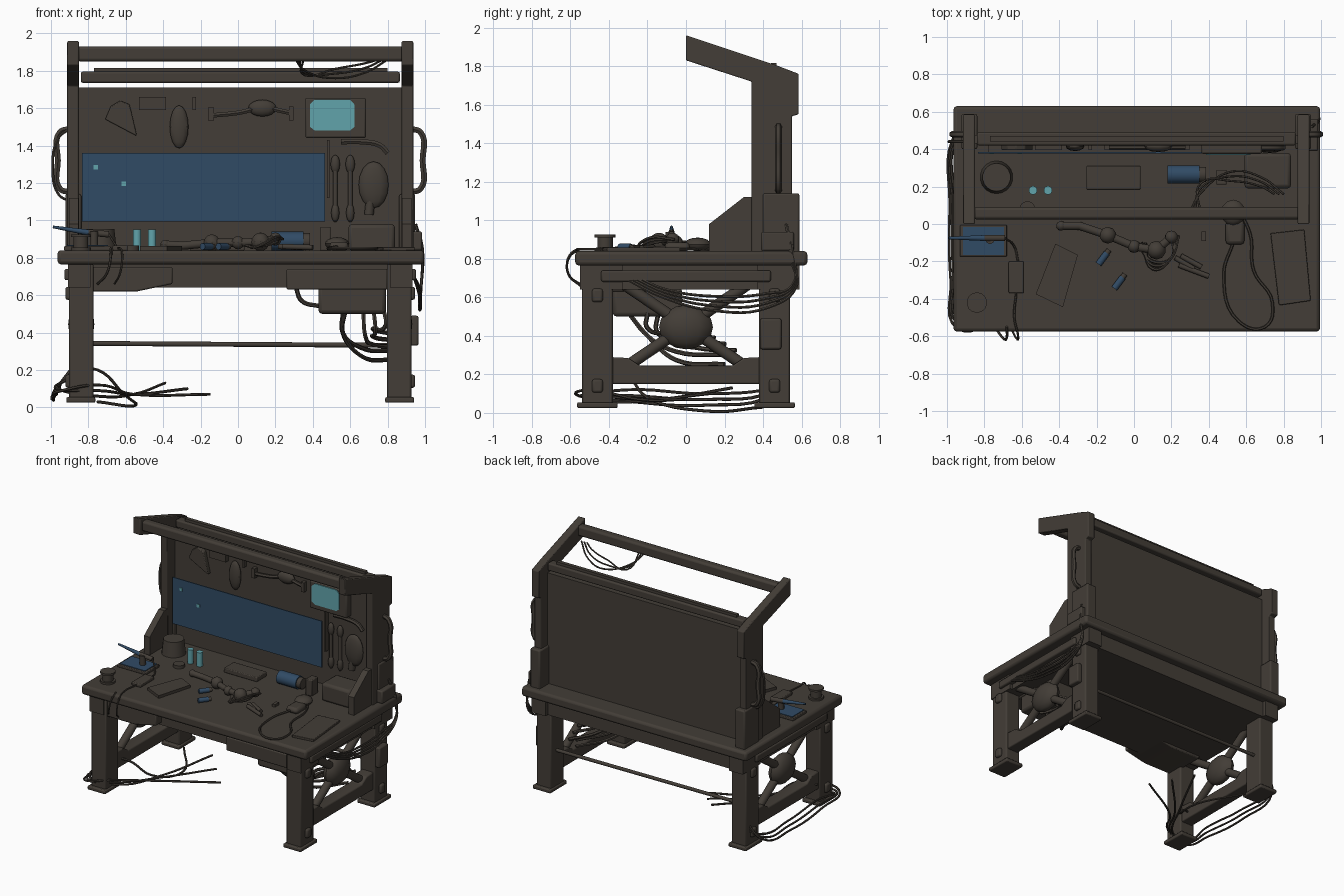
import bpy, bmesh, math
from mathutils import Vector

def material(name, rgb):
    m = bpy.data.materials.new(name)
    m.diffuse_color = (*rgb, 1)
    return m

BROWN = material("dark brown", (0.056, 0.047, 0.038))
BLUE = material("slate blue", (0.03, 0.07, 0.13))
TEAL = material("pale teal", (0.12, 0.37, 0.41))

def finish(o, mat, bevel=0):
    o.data.materials.append(mat)
    bpy.ops.object.select_all(action='DESELECT')
    o.select_set(True)
    bpy.context.view_layer.objects.active = o
    if bevel:
        b = o.modifiers.new("bevel", 'BEVEL')
        b.width, b.segments, b.limit_method = bevel, 2, 'ANGLE'
    bpy.ops.object.shade_smooth_by_angle(angle=math.radians(35))
    return o

def from_bm(name, bm, mat, bevel=0):
    bmesh.ops.recalc_face_normals(bm, faces=bm.faces)
    me = bpy.data.meshes.new(name)
    bm.to_mesh(me)
    bm.free()
    o = bpy.data.objects.new(name, me)
    bpy.context.collection.objects.link(o)
    return finish(o, mat, bevel)

def prism(name, pts, axis, a, b, mat=BROWN, bevel=0):
    """Extrude a 2D profile along an axis; pts are the other two axes in order."""
    bm = bmesh.new()
    vs = []
    for p in pts:
        c = list(p)
        c.insert(axis, a)
        vs.append(bm.verts.new(c))
    f = bm.faces.new(vs)
    r = bmesh.ops.extrude_face_region(bm, geom=[f])
    d = [0, 0, 0]
    d[axis] = b - a
    bmesh.ops.translate(bm, vec=d, verts=[v for v in r['geom'] if isinstance(v, bmesh.types.BMVert)])
    return from_bm(name, bm, mat, bevel)

def box(name, x0, x1, y0, y1, z0, z1, mat=BROWN, bevel=0):
    return prism(name, [(x0, y0), (x1, y0), (x1, y1), (x0, y1)], 2, z0, z1, mat, bevel)

def rod(name, p, q, r, mat=BROWN, r2=None, n=14):
    p, q = Vector(p), Vector(q)
    bm = bmesh.new()
    bmesh.ops.create_cone(bm, cap_ends=True, segments=n, radius1=r, radius2=r if r2 is None else r2, depth=(q - p).length)
    bm.transform((q - p).to_track_quat('Z', 'Y').to_matrix().to_4x4())
    bmesh.ops.translate(bm, vec=(p + q) / 2, verts=bm.verts)
    return from_bm(name, bm, mat)

def blob(name, c, s, mat=BROWN, n=12):
    bm = bmesh.new()
    bmesh.ops.create_uvsphere(bm, u_segments=n, v_segments=8, radius=1)
    bmesh.ops.scale(bm, vec=s, verts=bm.verts)
    bmesh.ops.translate(bm, vec=c, verts=bm.verts)
    return from_bm(name, bm, mat)

def cable(name, pts, r=0.009, mat=BROWN):
    cu = bpy.data.curves.new(name, 'CURVE')
    cu.dimensions, cu.bevel_depth, cu.bevel_resolution, cu.resolution_u = '3D', r, 1, 6
    cu.use_fill_caps = True
    s = cu.splines.new('BEZIER')
    s.bezier_points.add(len(pts) - 1)
    for bp, p in zip(s.bezier_points, pts):
        bp.co, bp.handle_left_type, bp.handle_right_type = p, 'AUTO', 'AUTO'
    o = bpy.data.objects.new(name, cu)
    bpy.context.collection.objects.link(o)
    bpy.ops.object.select_all(action='DESELECT')
    o.select_set(True)
    bpy.context.view_layer.objects.active = o
    bpy.ops.object.convert(target='MESH')
    return finish(bpy.context.object, mat)

# Table top and the frame below it
box("table_top", -0.965, 0.995, -0.575, 0.63, 0.765, 0.84, bevel=0.018)
box("under_frame", -0.89, 0.91, -0.45, 0.56, 0.64, 0.77)
prism("left_drawer", [(-0.88, 0.75), (-0.35, 0.75), (-0.35, 0.66), (-0.54, 0.62), (-0.8, 0.62)], 1, -0.52, -0.2, bevel=0.008)
box("right_drawer", 0.26, 0.8, -0.52, -0.2, 0.63, 0.74, bevel=0.008)
box("power_unit", 0.43, 0.79, -0.38, -0.02, 0.5, 0.65, bevel=0.02)

# Legs, feet, bolts and side bracing, one set per side
CX = 0.012
def sx(side, d):
    return CX + side * d
def sbox(name, side, d0, d1, *rest, **kw):
    x0, x1 = sorted((sx(side, d0), sx(side, d1)))
    return box(name, x0, x1, *rest, **kw)

for side, tag in ((-1, "left"), (1, "right")):
    for y, end in ((-0.46, "front"), (0.46, "rear")):
        n = f"{tag}_{end}"
        sbox(n + "_leg", side, 0.785, 0.915, y - 0.08, y + 0.08, 0.04, 0.77, bevel=0.01)
        sbox(n + "_foot", side, 0.775, 0.93, y - 0.105, y + 0.105, 0.025, 0.055, bevel=0.008)
        sbox(n + "_cap", side, 0.8, 0.92, y - 0.09, y + 0.13, 0.64, 0.77)
        for z in (0.14, 0.61):
            sbox(n + "_bolt", side, 0.9, 0.935, y - 0.028, y + 0.028, z - 0.035, z + 0.035, bevel=0.012)
    a, b = sx(side, 0.8), sx(side, 0.9)
    prism(tag + "_side_rail", [(-0.4, 0.15), (0.4, 0.15), (0.4, 0.29), (0.3, 0.285), (0.24, 0.245),
                               (-0.24, 0.245), (-0.3, 0.285), (-0.4, 0.29)], 0, a, b, bevel=0.008)
    sbox(tag + "_side_drawer", side, 0.83, 0.94, -0.44, 0.44, 0.68, 0.74, bevel=0.01)
    xm = sx(side, 0.85)
    for y in (-1, 1):
        rod(tag + "_brace", (xm, -y * 0.34, 0.22), (xm, y * 0.34, 0.68), 0.03)
    blob(tag + "_brace_hub", (xm, 0, 0.445), (0.07, 0.14, 0.115))
    # Side post with forward arm, foot gusset and rear block
    prism(tag + "_post", [(0, 1.83), (0, 1.96), (0.48, 1.8), (0.585, 1.76), (0.585, 1.55), (0.55, 1.54), (0.55, 0.83),
                          (0.34, 0.83), (0.34, 1.72)], 0, sx(side, 0.863), sx(side, 0.925), bevel=0.006)
    prism(tag + "_gusset", [(0.12, 0.83), (0.12, 0.98), (0.3, 1.12), (0.36, 1.12), (0.36, 0.83)], 0,
          sx(side, 0.865), sx(side, 0.915))
    sbox(tag + "_rear_block", side, 0.85, 0.935, 0.4, 0.588, 0.83, 1.14, bevel=0.01)
    cable(tag + "_handle", [(sx(side, 0.91), 0.48, 1.15), (sx(side, 0.965), 0.48, 1.17), (sx(side, 0.975), 0.48, 1.32),
                            (sx(side, 0.965), 0.48, 1.47), (sx(side, 0.91), 0.48, 1.49)], 0.018)
box("right_socket_box", 0.92, 0.985, 0.39, 0.56, 0.84, 0.94, bevel=0.01)
box("right_switch_box", 0.92, 0.965, 0.385, 0.495, 0.33, 0.49, bevel=0.01)
rod("rear_tie_bar", (-0.8, 0.47, 0.342), (0.82, 0.47, 0.332), 0.013)

# Back board, top beam and lamp bar
box("back_board", -0.86, 0.885, 0.43, 0.475, 0.83, 1.71)
box("top_beam", -0.86, 0.89, 0.025, 0.09, 1.85, 1.93, bevel=0.015)
box("lamp_bar", -0.84, 0.865, 0.42, 0.49, 1.735, 1.795, bevel=0.01)
box("lamp_bar_top", -0.77, 0.8, 0.44, 0.47, 1.79, 1.815)
box("wide_screen", -0.835, 0.465, 0.378, 0.386, 0.995, 1.36, BLUE)
box("wide_screen_mount", -0.78, 0.42, 0.386, 0.44, 1.03, 1.33)
for x, z in ((-0.76, 1.285), (-0.61, 1.195)):
    box("screen_dot", x - 0.012, x + 0.012, 0.373, 0.379, z - 0.012, z + 0.012, TEAL)
box("monitor", 0.36, 0.685, 0.375, 0.44, 1.44, 1.655, bevel=0.01)
prism("monitor_glass", [(0.385, 1.5), (0.41, 1.48), (0.6, 1.48), (0.622, 1.5), (0.622, 1.62), (0.6, 1.645),
                        (0.41, 1.645), (0.385, 1.62)], 1, 0.368, 0.376, TEAL)

# Tools hung on the board
Y0, Y1 = 0.395, 0.435
prism("saw", [(-0.71, 1.54), (-0.68, 1.61), (-0.63, 1.64), (-0.58, 1.62), (-0.54, 1.45)], 1, Y0, Y1, bevel=0.006)
box("square_plate", -0.53, -0.385, Y0, Y1, 1.59, 1.66)
blob("trowel", (-0.315, 0.415, 1.5), (0.05, 0.025, 0.115))
box("chisel", -0.243, -0.225, Y0, Y1, 1.59, 1.66)
cable("drill_shaft", [(-0.15, 0.41, 1.56), (0, 0.41, 1.575), (0.13, 0.41, 1.6), (0.28, 0.41, 1.575)], 0.014)
blob("drill_body", (0.13, 0.415, 1.6), (0.075, 0.03, 0.045))
for x, z in ((-0.145, 1.565), (0.285, 1.57)):
    box("drill_end", x - 0.013, x + 0.013, Y0, Y1, z - 0.035, z + 0.04)
for x in (0.52, 0.6):
    rod("wrench_handle", (x, 0.415, 1.0), (x, 0.415, 1.3), 0.013)
    blob("wrench_head", (x, 0.415, 1.3), (0.025, 0.02, 0.05))
    blob("wrench_tail", (x, 0.415, 1.04), (0.022, 0.02, 0.05))
box("ruler", 0.475, 0.488, Y0, Y1, 1.12, 1.43)
blob("paddle", (0.725, 0.41, 1.19), (0.08, 0.03, 0.125))
rod("paddle_grip", (0.7, 0.415, 1.03), (0.71, 0.415, 1.12), 0.025)
cable("hook_tool", [(0.55, 0.41, 1.42), (0.66, 0.41, 1.42), (0.76, 0.41, 1.4), (0.8, 0.41, 1.36)], 0.016)

# Items on the table
T = 0.838
rod("pot", (-0.735, 0.25, T), (-0.735, 0.25, 0.955), 0.088, r2=0.075, n=18)
for x in (-0.54, -0.46):
    rod("canister", (x, 0.18, T), (x, 0.18, 0.95), 0.023, TEAL)
rod("puck", (-0.57, 0.08, T), (-0.57, 0.08, 0.865), 0.042)
box("parts_case", -0.255, 0.035, 0.185, 0.31, T, 0.875, bevel=0.006)
rod("blue_flask", (0.18, 0.265, 0.89), (0.35, 0.265, 0.89), 0.05, BLUE)
rod("flask_lid", (0.35, 0.265, 0.89), (0.385, 0.265, 0.89), 0.042)
box("small_block", 0.44, 0.495, 0.21, 0.29, T, 0.965, bevel=0.006)
box("supply_box", 0.59, 0.84, 0.19, 0.38, T, 0.98, bevel=0.02)
box("iron_stand", -0.93, -0.68, -0.175, -0.005, T, 0.862, bevel=0.005)
box("iron_pad", -0.915, -0.695, -0.165, -0.015, 0.861, 0.867, BLUE)
rod("iron_rest", (-0.77, -0.085, 0.86), (-0.77, -0.085, 0.94), 0.022)
rod("iron_barrel", (-0.99, -0.075, 0.965), (-0.8, -0.075, 0.935), 0.007, BLUE, r2=0.016)
rod("iron_grip", (-0.8, -0.075, 0.935), (-0.69, -0.075, 0.925), 0.017)
cable("iron_cord", [(-0.69, -0.075, 0.925), (-0.64, -0.12, 0.85), (-0.62, -0.2, 0.85)], 0.006)
for z0, z1, r in ((T, 0.855, 0.055), (0.855, 0.91, 0.04), (0.91, 0.925, 0.055)):
    rod("spool", (-0.84, -0.42, z0), (-0.84, -0.42, z1), r)
box("meter", -0.67, -0.59, -0.37, -0.2, T, 0.865, bevel=0.006)
cable("meter_cord", [(-0.63, -0.37, 0.85), (-0.64, -0.5, 0.85), (-0.62, -0.595, 0.83), (-0.63, -0.61, 0.72),
                     (-0.66, -0.55, 0.66)], 0.006)
prism("notebook", [(-0.42, -0.105), (-0.3, -0.165), (-0.38, -0.445), (-0.525, -0.375)], 2, T, 0.862)
prism("tablet", [(0.73, -0.05), (0.91, -0.03), (0.945, -0.41), (0.775, -0.435)], 2, T, 0.858, bevel=0.004)

# Jointed mechanical arm lying on the table
arm = [(-0.39, -0.01, 0.87), (-0.29, -0.01, 0.865), (-0.14, -0.06, 0.88), (0.0, -0.12, 0.88), (0.12, -0.14, 0.885), (0.2, -0.07, 0.9)]
sizes = [0.026, 0.022, 0.045, 0.035, 0.05, 0.035]
for i, (p, s) in enumerate(zip(arm, sizes)):
    blob("arm_joint", p, (s, s, s), n=10)
    if i:
        rod("arm_link", arm[i - 1], p, 0.022)
for k in range(3):
    cable("arm_wire", [(0.02 + 0.02 * k, -0.1, 0.87), (0.1, -0.2 - 0.02 * k, 0.86), (0.2, -0.18, 0.88 + 0.015 * k),
                       (0.2 + 0.02 * k, -0.06, 0.9)], 0.008)
for p, q in (((0.22, -0.18), (0.32, -0.24)), ((0.25, -0.17), (0.36, -0.23)), ((0.24, -0.22), (0.4, -0.28))):
    rod("arm_finger", (*p, 0.86), (*q, 0.855), 0.014)
for x, y in ((-0.165, -0.18), (-0.08, -0.31)):
    rod("blue_cell", (x - 0.025, y - 0.035, 0.86), (x + 0.02, y + 0.025, 0.86), 0.018, BLUE)
    rod("cell_cap", (x + 0.02, y + 0.025, 0.86), (x + 0.032, y + 0.042, 0.86), 0.015)
box("fuse", 0.36, 0.385, -0.09, -0.04, T, 0.86)
box("hand_scanner", 0.49, 0.59, -0.11, 0.02, T, 0.885, bevel=0.02)
blob("scanner_head", (0.53, 0.06, 0.875), (0.065, 0.07, 0.035))
cable("scanner_cord", [(0.53, -0.1, 0.86), (0.48, -0.27, 0.85), (0.56, -0.52, 0.85), (0.7, -0.55, 0.85), (0.74, -0.42, 0.85),
                       (0.64, -0.25, 0.85), (0.62, -0.05, 0.85), (0.53, 0.12, 0.85)], 0.008)

# Cables: under the beam, below the power unit, along the right side, on the floor, at the left post
for k in range(3):
    d = 0.025 * k
    cable("beam_cable", [(0.3 + d, 0.07, 1.87), (0.36, 0.17 + d, 1.8 - d / 2), (0.52, 0.28 - d, 1.76 + d),
                         (0.68, 0.25 - d, 1.79 + d), (0.8 - d, 0.16, 1.86)], 0.006)
for k in range(5):
    d = 0.055 * k
    cable("unit_cable", [(0.78 - d, -0.2 + d, 0.52), (0.79 - d, -0.2 + d, 0.44 - d / 2), (0.72, -0.05 + d, 0.42 - d * 0.75),
                         (0.84, 0.15 + d, 0.39 - d * 0.6)] if k < 3 else
          [(0.53 + d / 5, -0.3, 0.52), (0.56, -0.2, 0.4), (0.66, -0.05, 0.45 - d * 0.8), (0.82, 0.2, 0.45 - d * 0.9)], 0.012)
cable("unit_feed", [(0.31, -0.3, 0.64), (0.34, -0.28, 0.57), (0.44, -0.25, 0.54)], 0.012)
for k in range(4):
    d = 0.025 * k
    cable("side_cable", [(0.94, -0.32 + d, 0.7), (0.97, -0.12, 0.6 + d * 0.6), (0.975, 0.15, 0.53 + d),
                         (0.97, 0.42, 0.545 + d), (0.98, 0.575 - d / 3, 0.66), (0.985, 0.55, 0.78 + d), (0.95, 0.52, 0.98)], 0.008)
cable("front_left_cord", [(-0.68, -0.55, 0.85), (-0.68, -0.605, 0.81), (-0.7, -0.61, 0.72), (-0.75, -0.54, 0.66)], 0.007)
for k in range(3):
    d = 0.03 * k
    cable("floor_cable", [(-0.88, 0.5, 0.22 - d), (-0.97 + d / 3, 0.45, 0.1 + d / 2), (-0.985 + d / 2, 0.1, 0.04 + d),
                          (-0.98 + d / 2, -0.3, 0.06 + d), (-0.94, -0.56 + d, 0.09), (-0.75, -0.5 + d, 0.12 - d),
                          (-0.56, -0.25 + 2 * d, 0.07), (-0.15 - 4 * d, 0.0 + 4 * d, 0.07 + d)], 0.008)
cable("floor_loop", [(-0.9, -0.35, 0.2), (-0.75, -0.3, 0.2), (-0.62, -0.2, 0.08), (-0.55, 0.1, 0.01), (-0.75, 0.4, 0.03)], 0.008)
cable("left_post_cable", [(-0.9, 0.44, 1.49), (-0.96, 0.44, 1.44), (-0.99, 0.44, 1.28), (-0.96, 0.44, 1.14), (-0.9, 0.44, 1.1)], 0.008)
